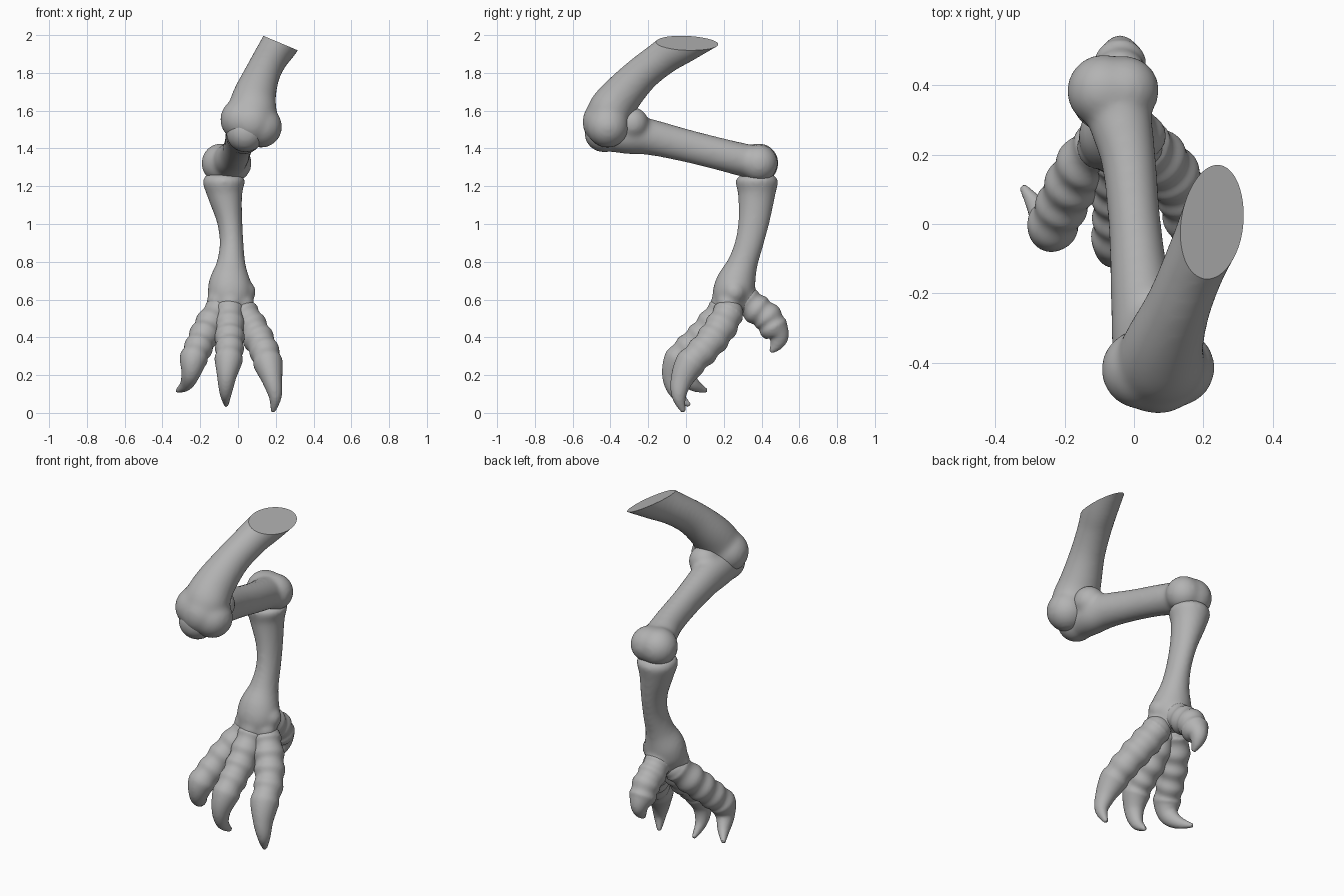
import bpy, bmesh, math
from mathutils import Vector

if "Cube" in bpy.data.objects:
    bpy.data.objects.remove(bpy.data.objects["Cube"])

bone_grey = bpy.data.materials.new("bone grey")
bone_grey.diffuse_color = (0.45, 0.45, 0.45, 1)
bone_grey.use_nodes = True
bone_grey.node_tree.nodes["Principled BSDF"].inputs["Base Color"].default_value = bone_grey.diffuse_color


def spline(a, b, c, d, t):
    return 0.5 * (2 * b + (c - a) * t + (2 * a - 5 * b + 4 * c - d) * t * t
                  + (3 * b - a - 3 * c + d) * t ** 3)


def tube(bm, pts, knuckles=0, steps=10, sides=28):
    """Smooth tapering tube; each point is x, y, z, side radius, depth radius."""
    n = len(pts)
    samples = []
    for i in range(n - 1):
        quad = [pts[max(0, min(n - 1, i + k))] for k in (-1, 0, 1, 2)]
        for s in range(steps + (i == n - 2)):
            t = s / steps
            v = [spline(*[q[j] for q in quad], t) for j in range(5)]
            # swollen pads at each of the first joints
            f = 1 + 0.06 * math.cos(2 * math.pi * t) if i < knuckles else (
                1.06 - 0.06 * t if i == knuckles and knuckles else 1)
            samples.append((Vector(v[:3]), max(v[3], .004) * f, max(v[4], .004) * f))
    rings = []
    for i, (p, ra, rb) in enumerate(samples):
        tan = (samples[min(i + 1, len(samples) - 1)][0] - samples[max(i - 1, 0)][0]).normalized()
        side = Vector((1, 0, 0))
        side = (side - tan * side.dot(tan)).normalized()
        up = tan.cross(side)
        rings.append([bm.verts.new(p + side * ra * math.cos(a) + up * rb * math.sin(a))
                      for a in (2 * math.pi * k / sides for k in range(sides))])
    for r0, r1 in zip(rings, rings[1:]):
        for k in range(sides):
            m = (k + 1) % sides
            bm.faces.new((r0[k], r0[m], r1[m], r1[k]))
    bm.faces.new(rings[0][::-1])
    bm.faces.new(rings[-1])


def ball(bm, x, y, z, r):
    made = bmesh.ops.create_uvsphere(bm, u_segments=32, v_segments=20, radius=r)["verts"]
    bmesh.ops.translate(bm, verts=made, vec=(x, y, z))


def part(name, pts, balls=(), knuckles=0, cut=None, voxel=0.011, smooth=5):
    """Tube and balls fused into one rounded body, optionally sliced flat."""
    bm = bmesh.new()
    tube(bm, pts, knuckles)
    for b in balls:
        ball(bm, *b)
    bmesh.ops.recalc_face_normals(bm, faces=bm.faces)
    me = bpy.data.meshes.new(name)
    bm.to_mesh(me)
    bm.free()
    ob = bpy.data.objects.new(name, me)
    bpy.context.collection.objects.link(ob)
    rm = ob.modifiers.new("fuse", 'REMESH')
    rm.mode = 'VOXEL'
    rm.voxel_size = voxel
    sm = ob.modifiers.new("soften", 'SMOOTH')
    sm.iterations = smooth
    sm.factor = 0.5
    dg = bpy.context.evaluated_depsgraph_get()
    done = bpy.data.meshes.new_from_object(ob.evaluated_get(dg))
    ob.modifiers.clear()
    ob.data = done
    done.name = name
    if cut:
        bm = bmesh.new()
        bm.from_mesh(done)
        bmesh.ops.bisect_plane(bm, geom=bm.verts[:] + bm.edges[:] + bm.faces[:],
                               plane_co=cut[0], plane_no=cut[1], clear_outer=True)
        bmesh.ops.holes_fill(bm, edges=[e for e in bm.edges if e.is_boundary], sides=0)
        bmesh.ops.recalc_face_normals(bm, faces=bm.faces)
        bm.to_mesh(done)
        bm.free()
    done.materials.clear()
    done.materials.append(bone_grey)
    bpy.ops.object.select_all(action='DESELECT')
    ob.select_set(True)
    bpy.context.view_layer.objects.active = ob
    bpy.ops.object.shade_smooth_by_angle(angle=math.radians(40))
    return ob


# Thigh with two knee condyles and a slanted flat cut on top
part("thigh_bone",
     [(.07, -.43, 1.53, .12, .11), (.075, -.40, 1.60, .13, .12), (.088, -.342, 1.68, .115, .110),
      (.128, -.236, 1.792, .095, .096), (.175, -.12, 1.883, .092, .094),
      (.228, -.002, 1.965, .099, .107), (.33, .25, 2.15, .112, .14)],
     [(.122, -.415, 1.515, .112), (.02, -.42, 1.553, .115), (.07, -.422, 1.54, .127)],
     cut=((.22, -.02, 1.96), (.42, 0, 1)), smooth=22)

# Shin running back from knee to ankle
part("shin_bone",
     [(.035, -.42, 1.48, .095, .095), (.033, -.30, 1.475, .099, .105), (.018, -.18, 1.458, .086, .095),
      (.002, 0, 1.415, .076, .087), (-.015, .18, 1.37, .079, .086), (-.04, .30, 1.34, .092, .088),
      (-.055, .38, 1.322, .09, .09)],
     [(.04, -.435, 1.483, .104), (.075, -.285, 1.532, .088),
      (-.088, .384, 1.322, .106), (-.027, .386, 1.322, .10), (-.057, .384, 1.324, .10)], smooth=18)

# Upright lower leg flaring into the foot
part("lower_leg_bone",
     [(-.075, .375, 1.262, .085, .085), (-.075, .375, 1.228, .112, .112),
      (-.068, .373, 1.15, .092, .098), (-.045, .36, 1.02, .068, .083), (-.034, .335, .90, .063, .075),
      (-.037, .30, .79, .077, .080), (-.043, .265, .69, .112, .105),
      (-.04, .245, .61, .115, .105), (-.035, .24, .525, .075, .07)],
     [(.03, .255, .64, .064), (-.10, .222, .59, .066), (-.04, .20, .58, .07),
      (.022, .225, .575, .064), (-.04, .31, .605, .075)], smooth=10)


def toe(name, joints, claw, r):
    pts = [(*p, r * k, r * k * 1.04) for p, k in zip(joints, (1.02, 1.06, 1.05, 1, .97))]
    pts += [(*p, r * k, r * k * 1.1) for p, k in zip(claw, (.70, .45, .15))]
    part(name, pts, [(*joints[0], r * 1.02)], knuckles=len(joints) - 1, voxel=.008, smooth=4)


# Three front toes and one rear toe, each with a hooked claw
toe("inner_toe",
    [(-.10, .225, .545), (-.145, .172, .475), (-.18, .112, .41), (-.21, .05, .345), (-.235, -.003, .285)],
    [(-.25, -.010, .21), (-.275, .04, .15), (-.323, .11, .115)], .073)
toe("middle_toe",
    [(-.045, .195, .545), (-.045, .14, .47), (-.045, .08, .40), (-.045, .015, .34), (-.05, -.040, .28)],
    [(-.06, -.07, .19), (-.065, -.05, .105), (-.062, .02, .037)], .073)
toe("outer_toe",
    [(.03, .225, .53), (.07, .188, .46), (.108, .142, .392), (.14, .085, .325), (.16, .022, .26)],
    [(.182, -.024, .17), (.197, -.037, .085), (.185, -.012, .004)], .076)
toe("rear_toe",
    [(-.04, .32, .595), (-.04, .375, .548), (-.04, .43, .505), (-.04, .465, .45)],
    [(-.04, .490, .405), (-.04, .478, .36), (-.04, .447, .322)], .071)
